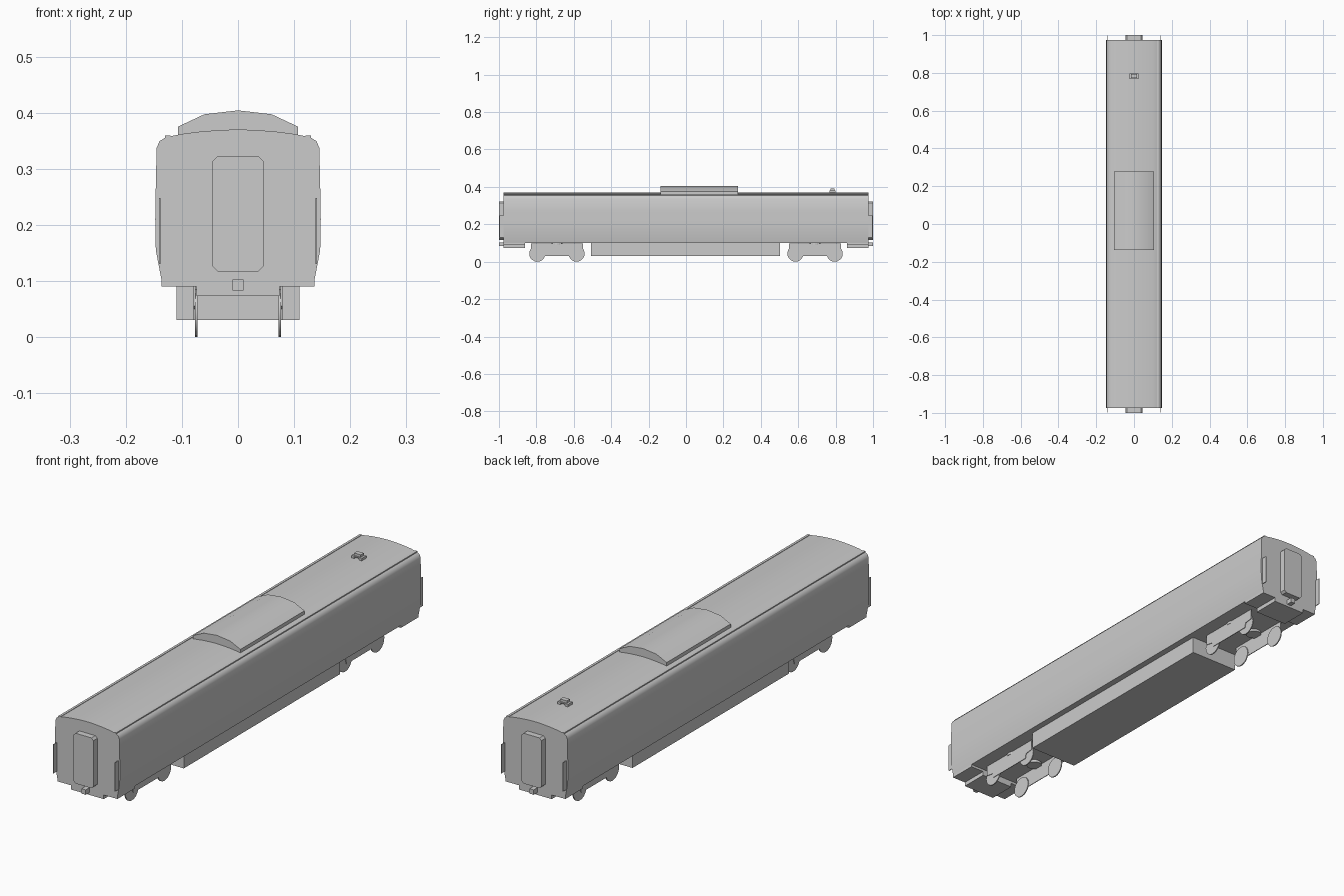
import bpy, math

if "Cube" in bpy.data.objects:
    bpy.data.objects.remove(bpy.data.objects["Cube"])


def prism(name, pts, a, b, axis='Y', smooth=False):
    """Extrude a 2D profile: axis Y takes (x, z) points, axis X takes (y, z) points."""
    def place(p, t):
        return (p[0], t, p[1]) if axis == 'Y' else (t, p[0], p[1])
    n = len(pts)
    verts = [place(p, a) for p in pts] + [place(p, b) for p in pts]
    faces = [tuple(range(n)), tuple(range(2 * n - 1, n - 1, -1))]
    faces += [(i, i + n, (i + 1) % n + n, (i + 1) % n) for i in range(n)]
    if axis == 'X':
        faces = [f[::-1] for f in faces]
    if b < a:
        faces = [f[::-1] for f in faces]
    me = bpy.data.meshes.new(name)
    me.from_pydata(verts, [], faces)
    ob = bpy.data.objects.new(name, me)
    bpy.context.collection.objects.link(ob)
    if smooth:
        bpy.ops.object.select_all(action='DESELECT')
        ob.select_set(True)
        bpy.context.view_layer.objects.active = ob
        bpy.ops.object.shade_smooth_by_angle(angle=math.radians(35))
    return ob


def box(name, x0, x1, y0, y1, z0, z1):
    return prism(name, [(x0, z0), (x1, z0), (x1, z1), (x0, z1)], y0, y1)


def mirrored(right):
    """Close a right-half profile, listed bottom to top, around x = 0."""
    return right + [(-x, z) for x, z in reversed(right) if x > 0]


def disc(cy, cz, r, n):
    return [(cy + r * math.cos(2 * math.pi * i / n), cz + r * math.sin(2 * math.pi * i / n))
            for i in range(n)]


# Body shell with curved sides and shallow arched roof
body = [(.136, .10), (.1465, .155), (.1475, .21), (.1465, .27), (.145, .337),
        (.140, .349), (.129, .356), (.10, .362), (.065, .3665), (.03, .369), (0, .37)]
prism("car_body", mirrored(body), -.975, .975, smooth=True)

# Roof equipment pod
pod = [(.107, .355), (.107, .375), (.06, .397), (0, .404)]
prism("roof_pod", mirrored(pod), -.137, .278, smooth=True)

# Roof antenna: two feet carrying a small plate
for s in (-1, 1):
    box("antenna_foot", s * .017 - .006, s * .017 + .006, .768, .798, .364, .376)
box("antenna_plate", -.024, .024, .768, .798, .376, .38)
box("antenna_top", -.015, .015, .773, .793, .38, .39)

# Underfloor equipment box
box("equipment_box", -.11, .11, -.508, .503, .03, .102)

# Rain gutters along the roof edges
for s in (-1, 1):
    box("rain_gutter", s * .1255 - .005, s * .1255 + .005, -.975, .975, .352, .3595)

# Fittings repeated at both ends
door = [(.036, .117), (.045, .126), (.045, .314), (.036, .323)]
for e in (-1, 1):
    lo, hi = sorted((e * .97, e * 1.0))
    prism("gangway_door", mirrored(door), lo, hi)
    box("coupler", -.01, .01, lo, hi, .083, .103)
    lo, hi = sorted((e * .86, e * .975))
    box("end_skirt", -.136, .136, lo, hi, .09, .101)
    box("end_underframe", -.074, .074, lo, hi, .073, .101)
    for s in (-1, 1):
        lo, hi = sorted((e * .965, e * .997))
        box("corner_plate", s * .1395 - .0015, s * .1395 + .0015, lo, hi, .13, .248)

# Bogies: thin side frames, wheel discs and suspension mounts
for c in (-.69, .69):
    frame = [(c - .10, .03), (c + .10, .03), (c + .105, .05), (c + .14, .055), (c + .14, .098),
             (c - .14, .098), (c - .14, .055), (c - .105, .05)]
    for s in (-1, 1):
        x0, x1 = sorted((s * .076, s * .079))
        prism("bogie_frame", frame, x0, x1, 'X')
        x0, x1 = sorted((s * .072, s * .0765))
        for w in (-.105, .105):
            prism("wheel", disc(c + w, .043, .043, 20), x0, x1, 'X', smooth=True)
        bpy.ops.mesh.primitive_cylinder_add(vertices=16, radius=.03, depth=.012,
                                            location=(s * .052, c, .096))
        bpy.context.object.name = "suspension_mount"
